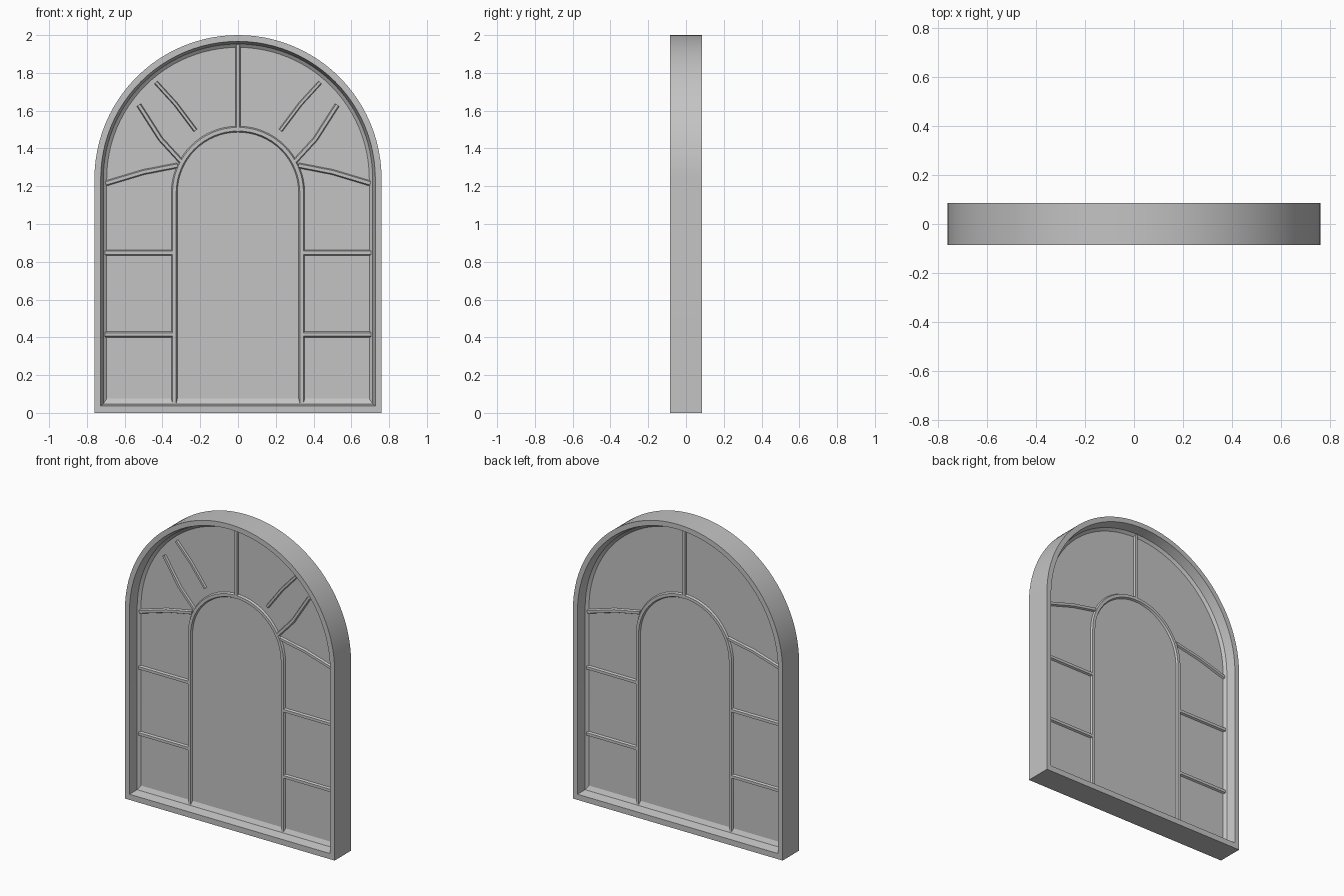
import bpy, bmesh, math
from mathutils import Vector

old = bpy.data.objects.get("Cube")
if old:
    bpy.data.objects.remove(old, do_unlink=True)

HALF_DEPTH = 0.085   # outer frame
PANEL = 0.012        # half thickness of the deeply recessed panel
SPRING = 1.24        # height where the outer arch begins

stone = bpy.data.materials.new("plain_grey")
stone.use_nodes = True
GREY = (0.55, 0.55, 0.55, 1)
stone.diffuse_color = GREY
bsdf = stone.node_tree.nodes["Principled BSDF"]
bsdf.inputs["Base Color"].default_value = GREY
bsdf.inputs["Roughness"].default_value = 0.7


def finish(name, bm):
    bmesh.ops.recalc_face_normals(bm, faces=bm.faces)
    mesh = bpy.data.meshes.new(name)
    bm.to_mesh(mesh)
    bm.free()
    mesh.materials.append(stone)
    obj = bpy.data.objects.new(name, mesh)
    bpy.context.collection.objects.link(obj)
    bpy.ops.object.select_all(action='DESELECT')
    obj.select_set(True)
    bpy.context.view_layer.objects.active = obj
    bpy.ops.object.shade_smooth_by_angle(angle=math.radians(25))


def arch(radius, bottom, spring, steps=48):
    """Arch outline from the right foot over the top to the left foot."""
    arc = [(radius * math.cos(math.pi * i / steps),
            spring + radius * math.sin(math.pi * i / steps))
           for i in range(steps + 1)]
    return [(radius, bottom)] + arc + [(-radius, bottom)]


def loft(bm, rings):
    for a, b in zip(rings, rings[1:]):
        n = len(a)
        for i in range(n):
            j = (i + 1) % n
            bm.faces.new((a[i], a[j], b[j], b[i]))
    bm.faces.new(rings[0])
    bm.faces.new(rings[-1])


def bar(name, path, width, height=0.012, front_only=False):
    """Sweep a chamfered moulding along a path in the x-z plane."""
    w = width / 2
    t = w * 0.6
    section = [(-w, -PANEL), (-t, -PANEL - height),
               (t, -PANEL - height), (w, -PANEL)]
    if front_only:
        section += [(w, 0), (-w, 0)]
    else:
        section += [(-o, -y) for o, y in section]
    pts = [Vector(p) for p in path]
    bm = bmesh.new()
    rings = []
    for i, p in enumerate(pts):
        d = (pts[min(i + 1, len(pts) - 1)] - pts[max(i - 1, 0)]).normalized()
        rings.append([bm.verts.new((p.x - d.y * o, y, p.y + d.x * o))
                      for o, y in section])
    loft(bm, rings)
    finish(name, bm)


# Outer frame: steep reveal, then a soft cove down to the panel, on both sides
front = [(0.695, 0.075, -PANEL), (0.713, 0.048, -0.026),
         (0.727, 0.037, -HALF_DEPTH), (0.76, 0.0, -HALF_DEPTH)]
profile = front + [(r, b, -y) for r, b, y in reversed(front)]
bm = bmesh.new()
loft(bm, [[bm.verts.new((x, y, z)) for x, z in arch(r, bottom, SPRING)]
          for r, bottom, y in profile])
finish("arched_frame_and_panel", bm)

# Inner arched moulding
bar("inner_arch_moulding", arch(0.337, 0.05, 1.165, 32), 0.032)

# Centre bar above the inner arch
bar("top_centre_bar", [(0, 1.49), (0, 1.95)], 0.026)

# Side bars, mirrored left and right
for side, s in (("left", 1), ("right", -1)):
    for label, z in (("lower", 0.415), ("upper", 0.848)):
        bar(f"{side}_{label}_crossbar", [(s * 0.345, z), (s * 0.705, z)], 0.03)
    bar(f"{side}_sloping_bar",
        [(s * 0.32, 1.31), (s * 0.50, 1.275), (s * 0.70, 1.215)], 0.028)
    # Short rays on the front only
    bar(f"{side}_long_ray", [(s * 0.30, 1.33), (s * 0.41, 1.45),
                             (s * 0.525, 1.63)], 0.026, front_only=True)
    bar(f"{side}_short_ray", [(s * 0.225, 1.495), (s * 0.33, 1.635),
                              (s * 0.435, 1.75)], 0.022, front_only=True)
